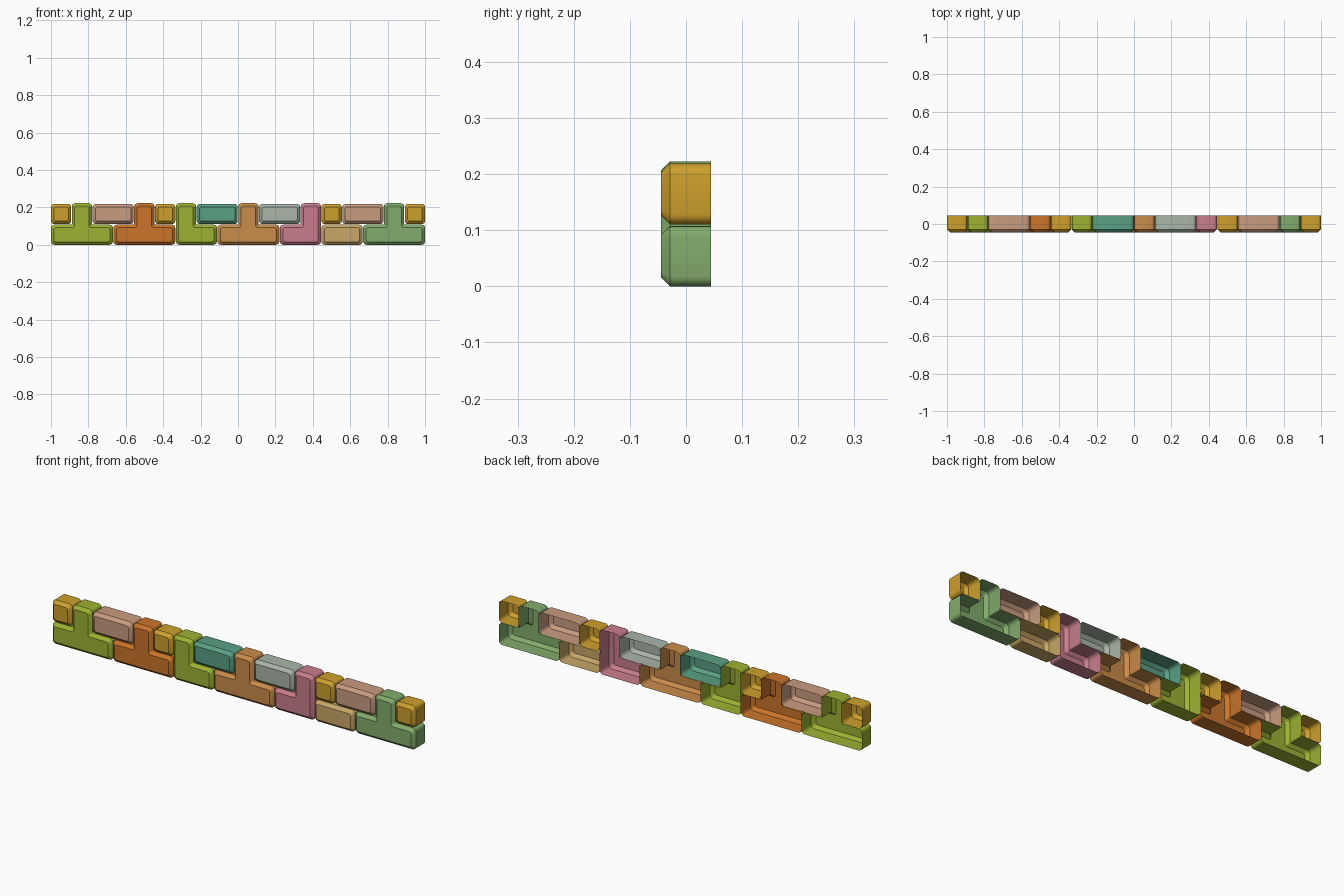
import bpy, bmesh, math
from mathutils import Vector

if "Cube" in bpy.data.objects:
    bpy.data.objects.remove(bpy.data.objects["Cube"])

GAP = 0.003
P = (2 + GAP) / 18            # cell pitch along x
ARM, TALL = 0.1075, 0.2222    # height of low arm and of stem
UP0, UP1 = 0.1105, 0.2185     # upper row blocks
BACK, SHOULDER, FRONT = 0.0444, -0.0289, -0.0444
CHAMFER = 0.0155


def srgb(r, g, b):
    f = lambda c: c / 12.92 if c <= 0.04045 else ((c + 0.055) / 1.055) ** 2.4
    return (f(r / 255), f(g / 255), f(b / 255), 1)


COLOURS = {
    "yellow": (206, 160, 44), "lime": (158, 178, 50), "peach": (202, 156, 128),
    "orange": (203, 117, 42), "teal": (90, 160, 132), "copper": (202, 140, 74),
    "grey": (170, 182, 168), "pink": (202, 126, 140), "sand": (200, 167, 102),
    "green": (130, 172, 108),
}
MATS = {}
for name, rgb in COLOURS.items():
    MATS[name] = bpy.data.materials.new(name)
    MATS[name].diffuse_color = srgb(*rgb)


def rounded(corners, inset, r_out, r_in, seg=4):
    """Inset a counter-clockwise outline and fillet every right-angle corner."""
    pts = [Vector(c) for c in corners]
    out = []
    for i, p in enumerate(pts):
        d1 = (p - pts[i - 1]).normalized()
        d2 = (pts[(i + 1) % len(pts)] - p).normalized()
        n = Vector((-d1.y - d2.y, d1.x + d2.x))
        r = r_out if d1.x * d2.y - d1.y * d2.x > 0 else r_in
        c = p + n * inset - d1 * r + d2 * r
        for k in range(seg + 1):
            t = math.pi / 2 * k / seg
            out.append(c - d2 * r * math.cos(t) + d1 * r * math.sin(t))
    return out


def shell(name, colour, corners):
    """Tile shell: straight walls, chamfered front, open back."""
    wide = rounded(corners, 0, 0.018, 0.004)
    face = rounded(corners, CHAMFER, 0.011, 0.011)
    bm = bmesh.new()
    rings = [[bm.verts.new((q.x, y, q.y)) for q in loop]
             for loop, y in ((wide, BACK), (wide, SHOULDER), (face, FRONT))]
    n = len(wide)
    for a, b in zip(rings, rings[1:]):
        for i in range(n):
            j = (i + 1) % n
            bm.faces.new((a[i], a[j], b[j], b[i]))
    bm.faces.new(rings[-1])
    me = bpy.data.meshes.new(name)
    bm.to_mesh(me)
    bm.free()
    me.materials.append(MATS[colour])
    ob = bpy.data.objects.new(name, me)
    bpy.context.collection.objects.link(ob)
    bpy.context.view_layer.objects.active = ob
    ob.select_set(True)
    bpy.ops.object.shade_smooth_by_angle(angle=math.radians(32))
    ob.select_set(False)


def left(c):
    return -1 + c * P


def block(name, colour, cell, count, z0=UP0, z1=UP1):
    a, b = left(cell), left(cell + count) - GAP
    shell(name, colour, [(a, z0), (b, z0), (b, z1), (a, z1)])


def stemmed(name, colour, cell, count, stem):
    """Low arm of count cells with a tall stem on cell number stem."""
    a, b = left(cell), left(cell + count) - GAP
    s, e = left(cell + stem), left(cell + stem + 1) - GAP
    pts = [(a, 0), (b, 0)]
    pts += [(b, ARM), (e, ARM), (e, TALL)] if stem < count - 1 else [(b, TALL)]
    pts += [(s, TALL), (s, ARM), (a, ARM)] if stem > 0 else [(a, TALL)]
    shell(name, colour, pts)


# lower row: T and L pieces plus one plain block
stemmed("t_piece_lime", "lime", 0, 3, 1)
stemmed("t_piece_orange", "orange", 3, 3, 1)
stemmed("l_piece_lime", "lime", 6, 2, 0)
stemmed("t_piece_copper", "copper", 8, 3, 1)
stemmed("l_piece_pink", "pink", 11, 2, 1)
block("lower_block_sand", "sand", 13, 2, 0, ARM)
stemmed("t_piece_green", "green", 15, 3, 1)

# upper row: filler blocks between the stems
for k, cell in enumerate((0, 5, 13, 17)):
    block(f"small_block_{k + 1}", "yellow", cell, 1)
block("long_block_peach_left", "peach", 2, 2)
block("long_block_teal", "teal", 7, 2)
block("long_block_grey", "grey", 10, 2)
block("long_block_peach_right", "peach", 14, 2)

for m in bpy.data.materials:
    if m.users and not m.is_grease_pencil:
        m.use_nodes = True
        m.node_tree.nodes["Principled BSDF"].inputs["Base Color"].default_value = m.diffuse_color
